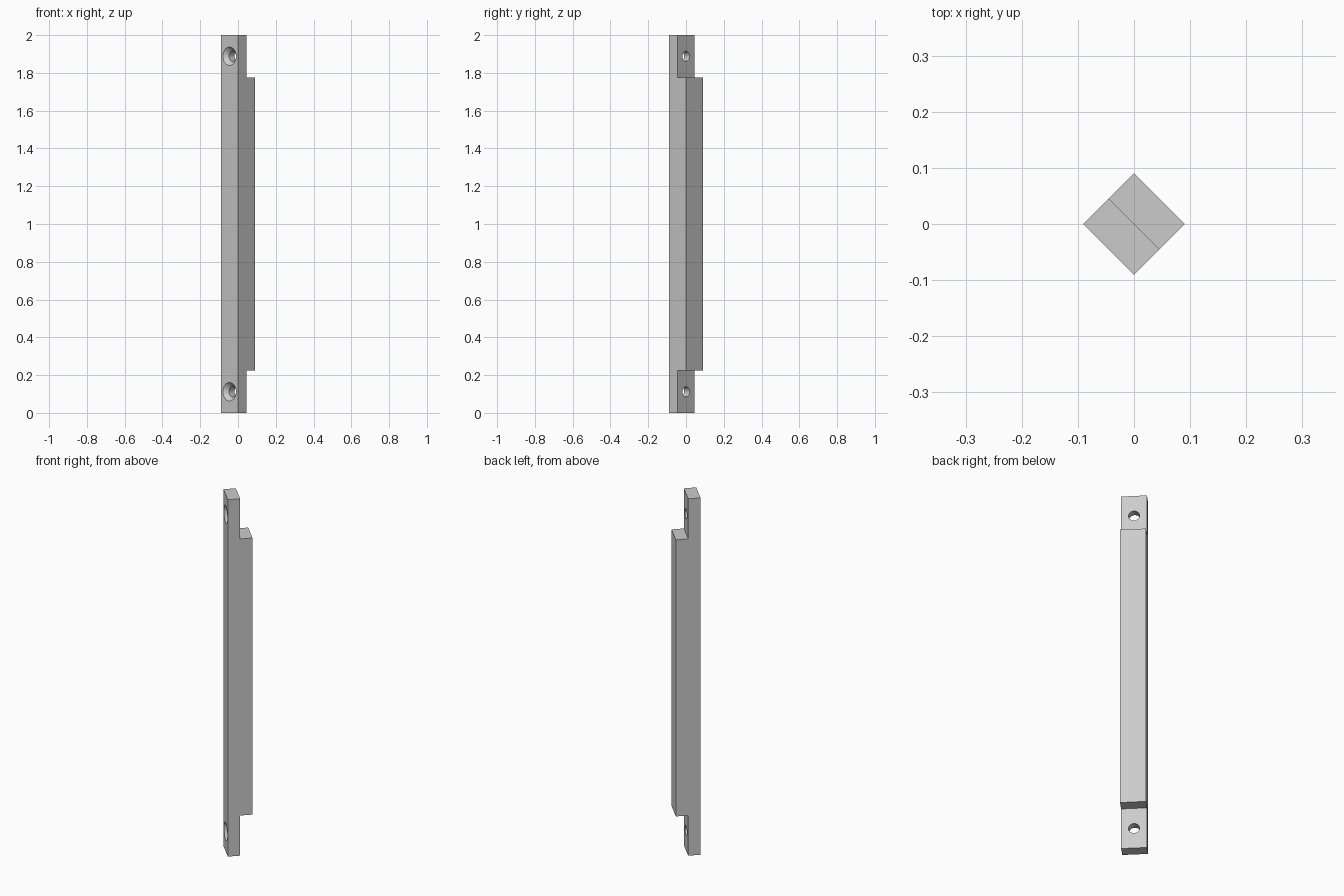
import bpy
import bmesh
from math import pi, sqrt
from mathutils import Matrix

if "Cube" in bpy.data.objects:
    bpy.data.objects.remove(bpy.data.objects["Cube"], do_unlink=True)

HALF = 0.09 / sqrt(2)      # half the side of the square section
HEIGHT = 2.0
STEP = 0.225               # length of the thin tab at each end
HOLE_Z = 0.112
HOLE_R, SINK_R = 0.027, 0.049
TURN = Matrix.Rotation(pi / 4, 4, "Z")

grey = bpy.data.materials.new("light grey")
grey.use_nodes = True
colour = (0.6, 0.6, 0.6, 1)
grey.diffuse_color = colour
grey.node_tree.nodes["Principled BSDF"].inputs["Base Color"].default_value = colour


def make_object(name, bm):
    bmesh.ops.recalc_face_normals(bm, faces=bm.faces)
    mesh = bpy.data.meshes.new(name)
    bm.to_mesh(mesh)
    bm.free()
    mesh.materials.append(grey)
    obj = bpy.data.objects.new(name, mesh)
    bpy.context.collection.objects.link(obj)
    return obj


# Bar: stepped side profile extruded across its width, then turned cornerwise
profile = [(-HALF, 0), (0, 0), (0, STEP), (HALF, STEP),
           (HALF, HEIGHT - STEP), (0, HEIGHT - STEP), (0, HEIGHT), (-HALF, HEIGHT)]
bm = bmesh.new()
face = bm.faces.new([bm.verts.new((x, -HALF, z)) for x, z in profile])
out = bmesh.ops.extrude_face_region(bm, geom=[face])
verts = [v for v in out["geom"] if isinstance(v, bmesh.types.BMVert)]
bmesh.ops.translate(bm, verts=verts, vec=(0, 2 * HALF, 0))
bmesh.ops.transform(bm, matrix=TURN, verts=bm.verts)
bar = make_object("stepped_bar", bm)


# Countersunk screw holes: a lathed cutter through each tab
def hole_cutter(z):
    sink = SINK_R - HOLE_R
    margin = 0.01
    path = [(0, -HALF - margin), (SINK_R + margin, -HALF - margin),
            (HOLE_R, -HALF + sink), (HOLE_R, margin), (0, margin)]
    bm = bmesh.new()
    pts = [bm.verts.new((x, r, 0)) for r, x in path]
    edges = [bm.edges.new(pair) for pair in zip(pts, pts[1:])]
    bmesh.ops.spin(bm, geom=pts + edges, axis=(1, 0, 0), cent=(0, 0, 0),
                   angle=2 * pi, steps=48)
    bmesh.ops.remove_doubles(bm, verts=bm.verts, dist=1e-5)
    bmesh.ops.transform(bm, matrix=TURN @ Matrix.Translation((0, 0, z)), verts=bm.verts)
    cutter = make_object("hole_cutter", bm)
    cutter.hide_render = True
    return cutter


bpy.context.view_layer.objects.active = bar
for z in (HOLE_Z, HEIGHT - HOLE_Z):
    cutter = hole_cutter(z)
    mod = bar.modifiers.new("screw_hole", "BOOLEAN")
    mod.operation = "DIFFERENCE"
    mod.solver = "EXACT"
    mod.object = cutter
    bpy.ops.object.modifier_apply(modifier=mod.name)
    bpy.data.objects.remove(cutter, do_unlink=True)

# Smooth hole walls, crisp edges elsewhere
bpy.ops.object.select_all(action="DESELECT")
bar.select_set(True)
bpy.ops.object.shade_smooth_by_angle(angle=pi / 6)
